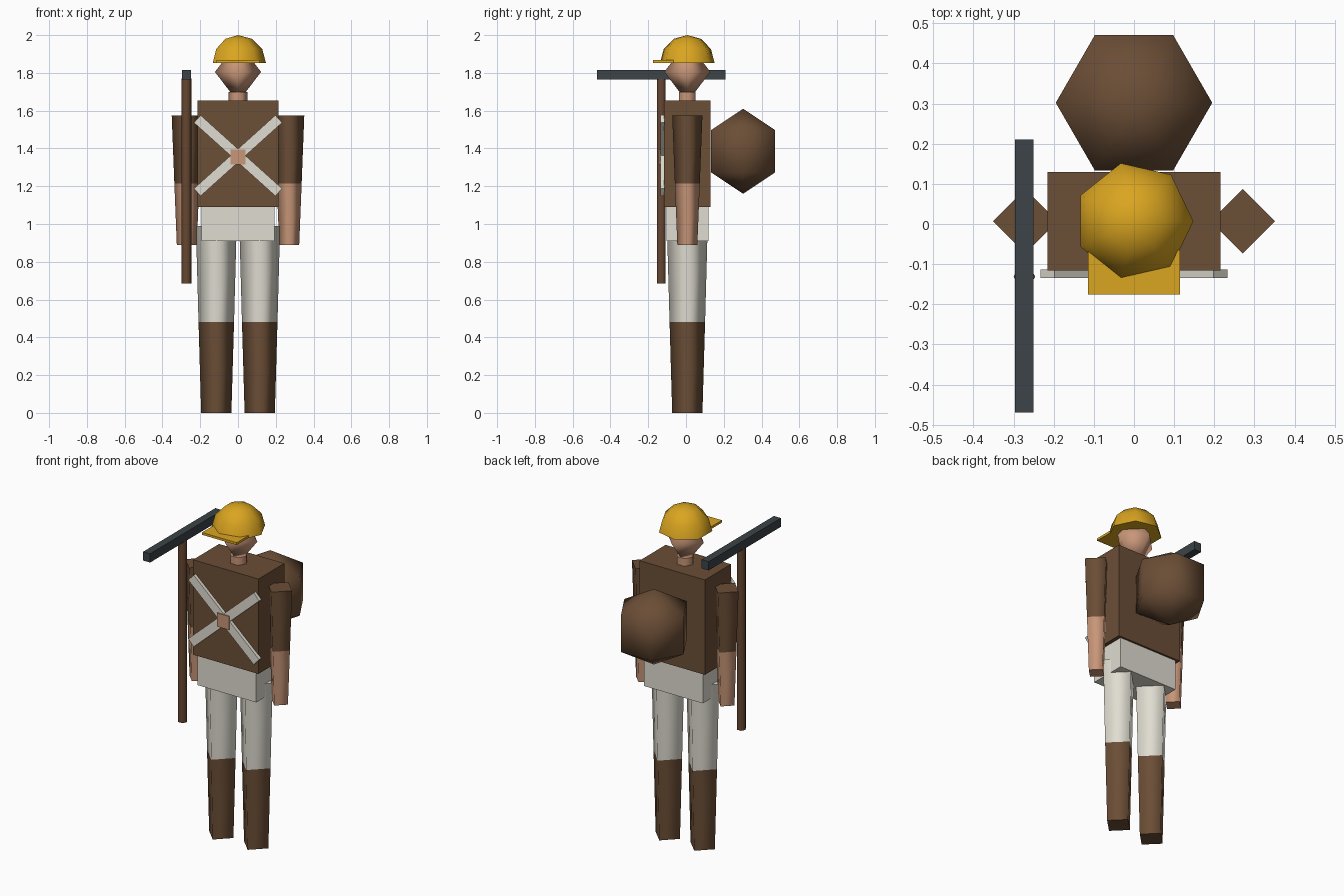
import bpy, bmesh, math
from mathutils import Matrix

cube = bpy.data.objects.get("Cube")
if cube:
    bpy.data.objects.remove(cube, do_unlink=True)

MID_Y = 0.007  # depth of the body's centre


def material(name, r, g, b):
    def linear(c):
        c /= 255
        return c / 12.92 if c < 0.04 else ((c + 0.055) / 1.055) ** 2.4
    m = bpy.data.materials.new(name)
    m.use_nodes = True
    color = (linear(r), linear(g), linear(b), 1)
    m.diffuse_color = color
    m.node_tree.nodes["Principled BSDF"].inputs["Base Color"].default_value = color
    return m


BROWN = material("brown cloth", 107, 78, 54)
WOOD = material("wood", 102, 71, 49)
SKIN = material("skin", 200, 150, 120)
WHITE = material("off white cloth", 224, 221, 209)
GOLD = material("golden yellow", 218, 165, 32)
METAL = material("dark metal", 60, 68, 71)


def finish(name, bm, mat):
    mesh = bpy.data.meshes.new(name)
    bm.normal_update()
    bm.to_mesh(mesh)
    bm.free()
    mesh.materials.append(mat)
    obj = bpy.data.objects.new(name, mesh)
    bpy.context.collection.objects.link(obj)
    return obj


def box(name, center, size, mat, tilt=0):
    """Box turned by tilt about the front-back axis."""
    bm = bmesh.new()
    bmesh.ops.create_cube(bm, size=1, matrix=Matrix.Translation(center)
                          @ Matrix.Rotation(tilt, 4, "Y") @ Matrix.Diagonal((*size, 1)))
    return finish(name, bm, mat)


def lathe(name, center, profile, sides, mat):
    """Smooth solid from (radius, height) rings, bottom to top, with flat caps."""
    bm = bmesh.new()
    rings = []
    for radius, height in profile:
        count = sides if radius > 0 else 1
        rings.append([bm.verts.new((center[0] + radius * math.cos(math.tau * i / sides),
                                    center[1] + radius * math.sin(math.tau * i / sides),
                                    center[2] + height)) for i in range(count)])
    for low, high in zip(rings, rings[1:]):
        for i in range(sides):
            j = (i + 1) % sides
            corners = [low[i % len(low)], low[j % len(low)], high[j % len(high)], high[i % len(high)]]
            bm.faces.new(list(dict.fromkeys(corners))).smooth = True
    for ring, flip in ((rings[0], True), (rings[-1], False)):
        if len(ring) > 1:
            cap = bm.faces.new(ring[::-1] if flip else ring)
            for edge in cap.edges:
                edge.smooth = False
    return finish(name, bm, mat)


def ball_profile(radius, height, start, steps):
    """Rings of an ellipsoid from the start latitude up to the top pole."""
    angles = [start + (math.pi / 2 - start) * i / steps for i in range(steps + 1)]
    return [(0 if abs(math.cos(a)) < 1e-6 else radius * math.cos(a), height * math.sin(a))
            for a in angles]


# Arms and legs, tapered with four sides
for side, x in (("left", 1), ("right", -1)):
    leg, arm = (x * 0.115, MID_Y, 0), (x * 0.271, MID_Y, 0)
    lathe(side + "_boot", leg, [(0.08, 0), (0.094, 0.48)], 4, BROWN)
    lathe(side + "_trouser_leg", leg, [(0.094, 0.48), (0.108, 0.99)], 4, WHITE)
    lathe(side + "_forearm", arm, [(0.053, 0.89), (0.066, 1.215)], 4, SKIN)
    lathe(side + "_sleeve", arm, [(0.066, 1.215), (0.08, 1.575)], 4, BROWN)

# Trunk
box("hips", (0, MID_Y, 1), (0.386, 0.222, 0.18), WHITE)
box("torso", (0, MID_Y, 1.3725), (0.43, 0.245, 0.565), BROWN)

# Crossed straps and buckle
for name, tilt in (("strap_falling", 42), ("strap_rising", -42)):
    box(name, (0, -0.124, 1.362), (0.58, 0.022, 0.053), WHITE, math.radians(tilt))
box("buckle", (0, -0.128, 1.355), (0.08, 0.028, 0.08), SKIN)

# Neck and head
lathe("neck", (0, MID_Y, 0), [(0.05, 1.61), (0.05, 1.70)], 6, SKIN)
lathe("head", (0, MID_Y, 1.805), ball_profile(0.122, 0.16, -math.pi / 2, 2), 4, SKIN)

# Domed helmet with a front brim
lathe("helmet", (0, MID_Y, 1.853), ball_profile(0.148, 0.147, 0, 3), 7, GOLD)
box("helmet_brim", (0, -0.12, 1.86), (0.228, 0.11, 0.014), GOLD)

# Round backpack
lathe("backpack", (0, 0.302, 1.385), ball_profile(0.225, 0.225, -math.pi / 2, 3), 6, BROWN)

# Long-handled tool at the right side
lathe("tool_handle", (-0.273, -0.131, 0), [(0.027, 0.685), (0.027, 1.77)], 6, WOOD)
box("tool_head", (-0.273, -0.13, 1.79), (0.046, 0.68, 0.052), METAL)
